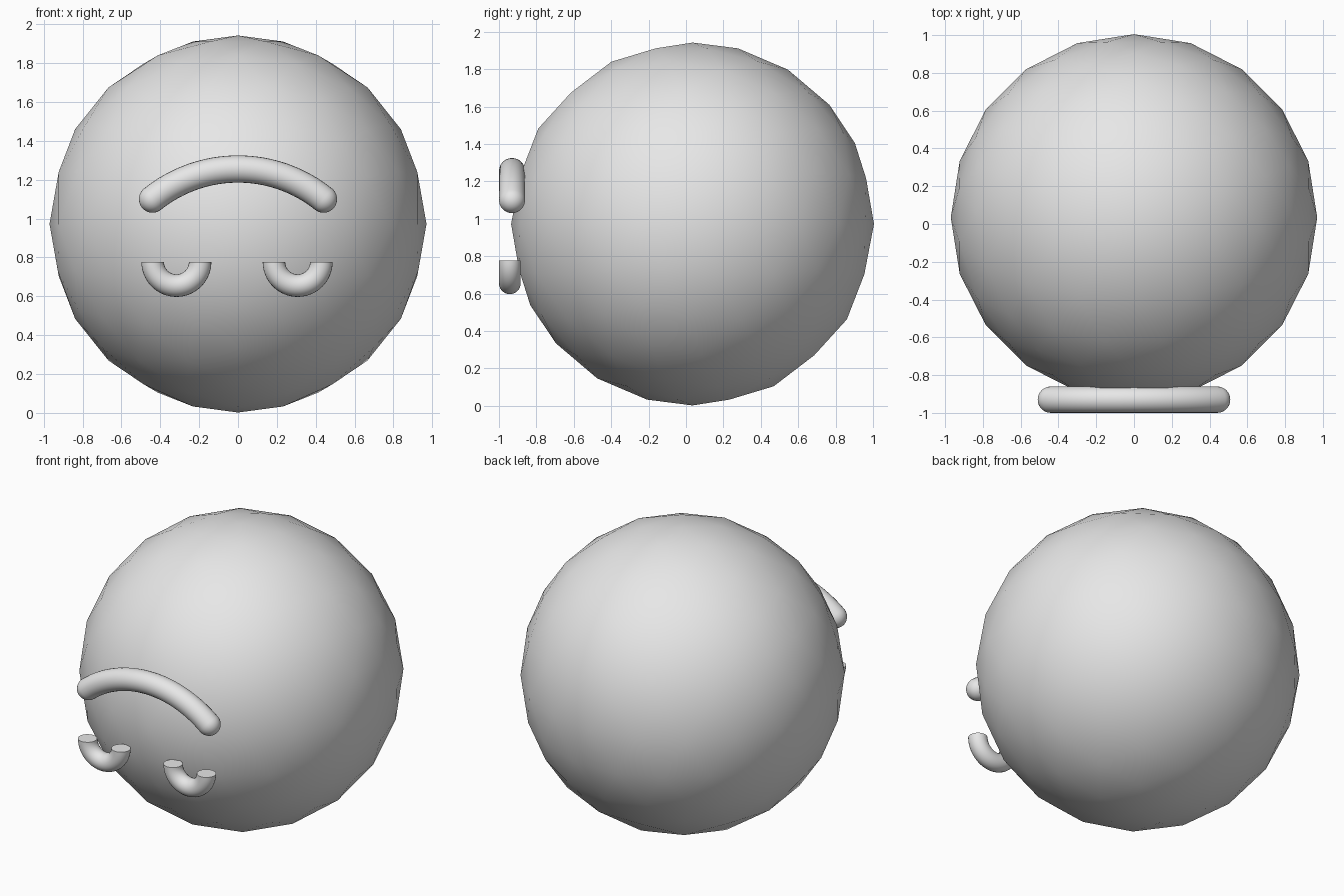
import bpy
import bmesh
from math import sin, cos, pi, asin
from mathutils import Vector, Matrix

cube = bpy.data.objects.get("Cube")
if cube:
    bpy.data.objects.remove(cube, do_unlink=True)

grey = bpy.data.materials.new("plain_grey")
grey.use_nodes = True
colour = (0.8, 0.8, 0.8, 1)
grey.diffuse_color = colour
grey.node_tree.nodes["Principled BSDF"].inputs["Base Color"].default_value = colour


def finish(name, bm, sharp_caps=False):
    """Turn a bmesh into a smooth grey object."""
    bmesh.ops.recalc_face_normals(bm, faces=bm.faces[:])
    mesh = bpy.data.meshes.new(name)
    for f in bm.faces:
        f.smooth = True
    if sharp_caps:
        for f in bm.faces:
            if len(f.verts) > 4:
                f.smooth = False
                for e in f.edges:
                    e.smooth = False
    bm.to_mesh(mesh)
    bm.free()
    mesh.materials.append(grey)
    obj = bpy.data.objects.new(name, mesh)
    bpy.context.collection.objects.link(obj)
    return obj


def arc_tube(name, centre, major, minor, start, end, steps=32, sides=24, round_ends=False):
    """Tube along an arc in the xz plane, with flat or domed ends."""
    # stations: angle, shift along the tangent, ring radius
    stations = [(start + (end - start) * i / steps, 0, minor) for i in range(steps + 1)]
    if round_ends:
        turns = [pi / 2 * k / 8 for k in range(1, 8)]
        dome = [(minor * sin(t), minor * cos(t)) for t in turns]
        stations = ([(start, -s, r) for s, r in reversed(dome)] + stations
                    + [(end, s, r) for s, r in dome])
    bm = bmesh.new()
    rings = []
    for a, shift, r in stations:
        out = Vector((cos(a), 0, sin(a)))
        along = Vector((-sin(a), 0, cos(a)))
        base = Vector(centre) + out * major + along * shift
        ring = []
        for j in range(sides):
            t = 2 * pi * j / sides
            ring.append(bm.verts.new(base + out * (r * cos(t)) + Vector((0, r * sin(t), 0))))
        rings.append(ring)
    for lower, upper in zip(rings, rings[1:]):
        for j in range(sides):
            k = (j + 1) % sides
            bm.faces.new((lower[j], lower[k], upper[k], upper[j]))
    # close the tube ends
    if round_ends:
        for ring, a, s in ((rings[0], start, -minor), (rings[-1], end, minor)):
            tip = bm.verts.new(Vector(centre) + Vector((cos(a), 0, sin(a))) * major
                               + Vector((-sin(a), 0, cos(a))) * s)
            for j in range(sides):
                bm.faces.new((ring[j], ring[(j + 1) % sides], tip))
    else:
        bm.faces.new(rings[0])
        bm.faces.new(rings[-1])
    return finish(name, bm, not round_ends)


# Head: coarse smooth-shaded ball
bm = bmesh.new()
bmesh.ops.create_icosphere(bm, subdivisions=3, radius=0.97,
                           matrix=Matrix.Translation((0, 0.035, 0.972)) @ Matrix.Rotation(pi / 2, 4, 'Z'))
finish("head", bm)

# Mouth: downturned arc with domed ends
mouth_radius = 0.702
half = asin(0.44 / mouth_radius)
arc_tube("mouth", (0, -0.93, 1.255 - mouth_radius), mouth_radius, 0.07,
         pi / 2 - half, pi / 2 + half, round_ends=True)

# Eyes: half rings with flat upper ends
for name, x in (("left_eye", 0.307), ("right_eye", -0.317)):
    arc_tube(name, (x, -0.942, 0.777), 0.122, 0.058, pi, 2 * pi)
